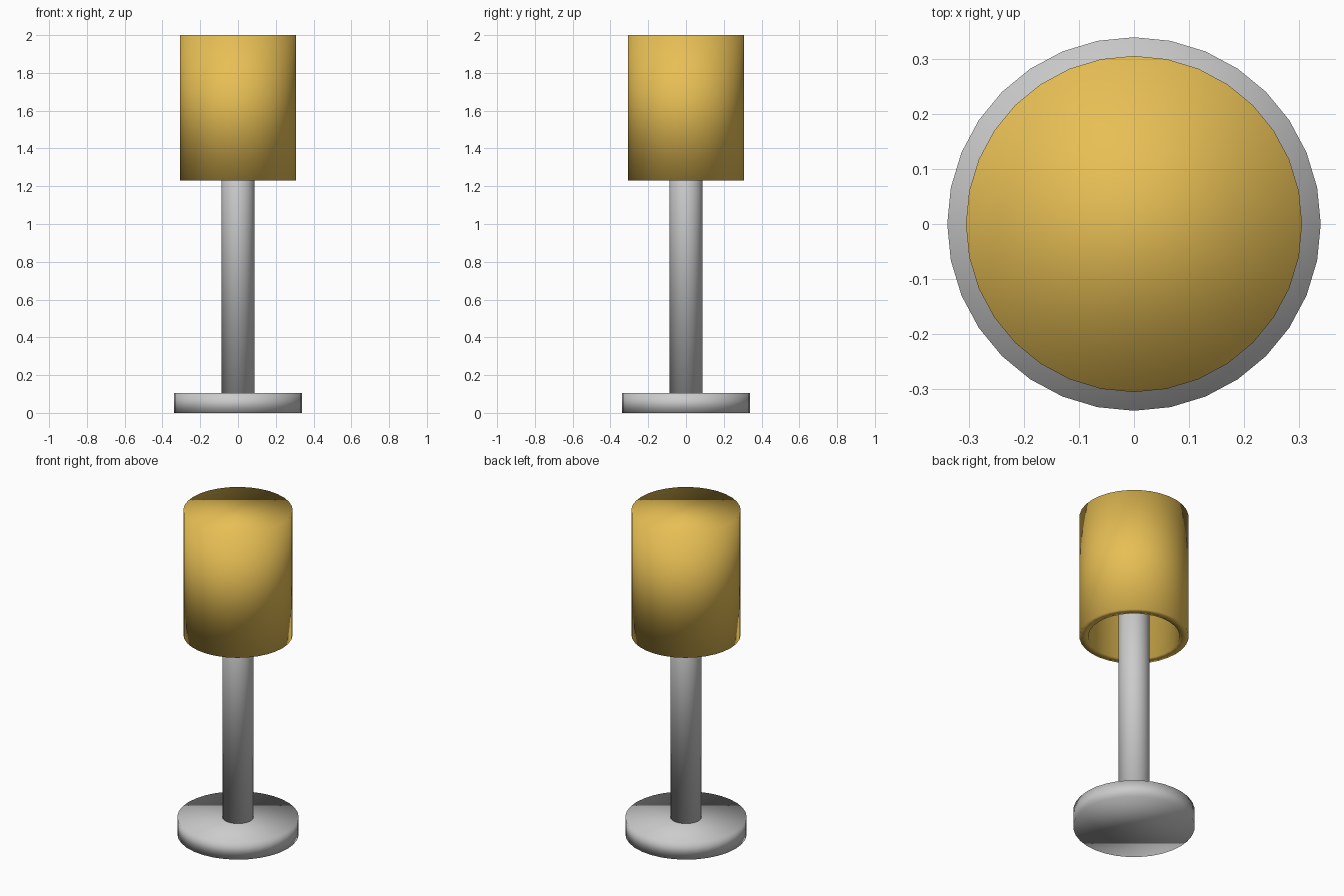
import bpy

if "Cube" in bpy.data.objects:
    bpy.data.objects.remove(bpy.data.objects["Cube"])

SIDES = 32


def cylinder(name, radius, z0, z1):
    bpy.ops.mesh.primitive_cylinder_add(vertices=SIDES, radius=radius, depth=z1 - z0,
                                        location=(0, 0, (z0 + z1) / 2))
    obj = bpy.context.object
    obj.name = name
    bpy.ops.object.shade_smooth()
    return obj


# Round foot and straight pole
cylinder("base", 0.34, 0.0, 0.105)
cylinder("pole", 0.088, 0.05, 1.95)

# Drum shade: closed top, open bottom, thick wall
shade = cylinder("shade", 0.306, 1.23, 2.0)
mesh = shade.data
import bmesh
bm = bmesh.new()
bm.from_mesh(mesh)
bottom = [f for f in bm.faces if f.normal.z < -0.9]
bmesh.ops.delete(bm, geom=bottom, context='FACES_ONLY')
bm.to_mesh(mesh)
bm.free()
wall = shade.modifiers.new("wall", 'SOLIDIFY')
wall.thickness = 0.05
wall.offset = -1
wall.use_even_offset = True

# Warm yellow shade colour
gold = bpy.data.materials.new("shade_yellow")
gold.diffuse_color = (0.8, 0.52, 0.09, 1)
gold.use_nodes = True
gold.node_tree.nodes["Principled BSDF"].inputs["Base Color"].default_value = gold.diffuse_color
mesh.materials.append(gold)
